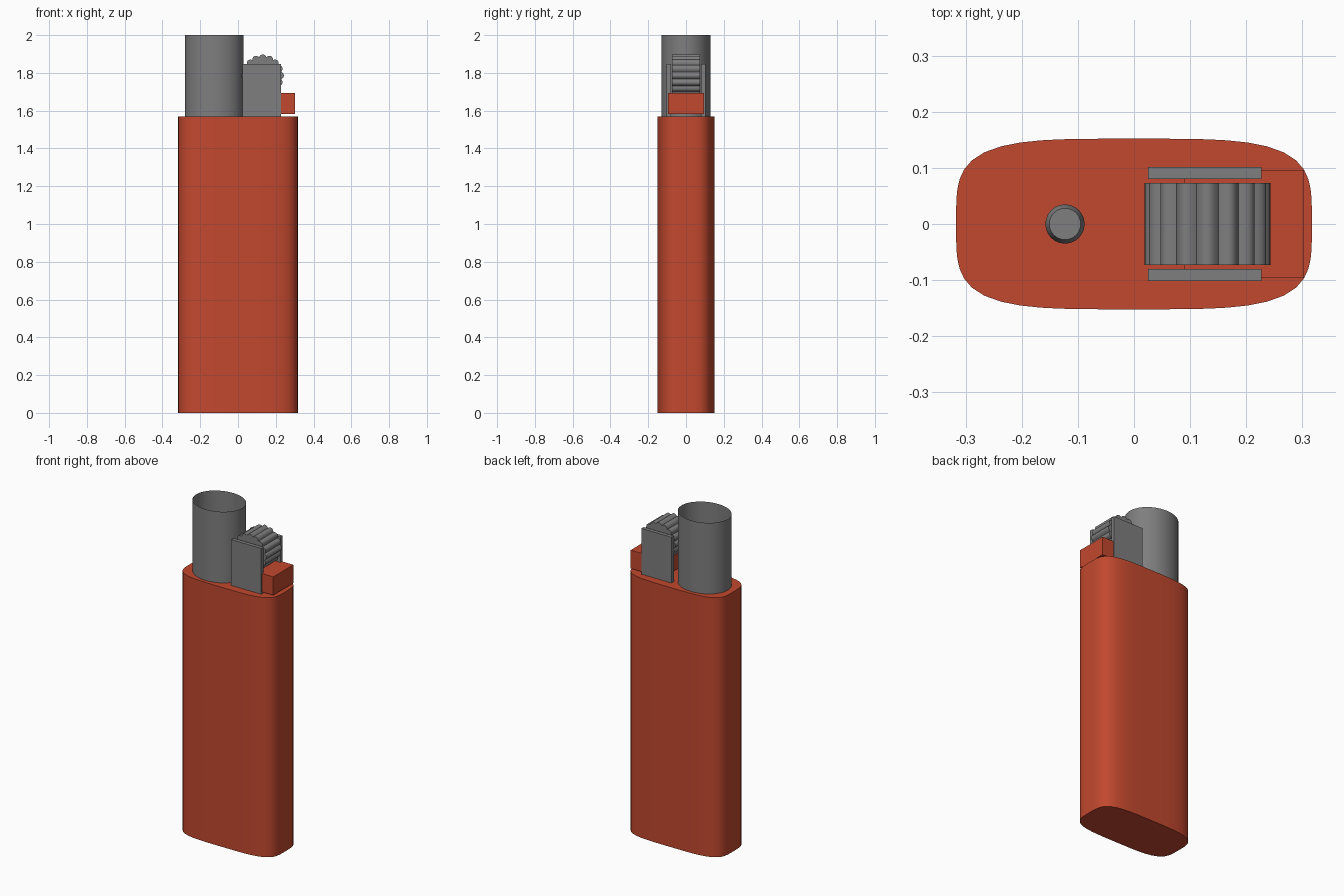
import bpy, math

cube = bpy.data.objects.get("Cube")
if cube:
    bpy.data.objects.remove(cube, do_unlink=True)


def material(name, colour):
    m = bpy.data.materials.new(name)
    m.use_nodes = True
    m.diffuse_color = (*colour, 1)
    m.node_tree.nodes["Principled BSDF"].inputs["Base Color"].default_value = (*colour, 1)
    return m


red = material("red plastic", (0.54, 0.065, 0.028))
grey = material("grey metal", (0.21, 0.21, 0.21))
TOP = 1.57


def loft(name, rings, mat, caps=True, smooth=40):
    """Skin a stack of equal-length rings of points."""
    n = len(rings[0])
    verts = [p for ring in rings for p in ring]
    faces = [(r * n + i, r * n + (i + 1) % n, (r + 1) * n + (i + 1) % n, (r + 1) * n + i)
             for r in range(len(rings) - 1) for i in range(n)]
    if caps:
        faces += [tuple(reversed(range(n))), tuple(range(len(verts) - n, len(verts)))]
    mesh = bpy.data.meshes.new(name)
    mesh.from_pydata(verts, [], faces)
    mesh.materials.append(mat)
    obj = bpy.data.objects.new(name, mesh)
    bpy.context.collection.objects.link(obj)
    bpy.ops.object.select_all(action='DESELECT')
    obj.select_set(True)
    bpy.context.view_layer.objects.active = obj
    bpy.ops.object.shade_smooth_by_angle(angle=math.radians(smooth))
    return obj


def oval(rx, ry, z, cx=0, power=2, n=48):
    """Horizontal superellipse ring."""
    ring = []
    for i in range(n):
        a = math.tau * i / n
        c, s = math.cos(a), math.sin(a)
        k = (abs(c) ** power + abs(s) ** power) ** (-1 / power)
        ring.append((cx + rx * c * k, ry * s * k, z))
    return ring


def box(name, x0, x1, y0, y1, z0, z1, mat):
    rings = [[(x0, y0, z), (x1, y0, z), (x1, y1, z), (x0, y1, z)] for z in (z0, z1)]
    return loft(name, rings, mat, smooth=20)


# Fuel body with squarish oval section
loft("body", [oval(0.317, 0.152, z, power=4, n=64) for z in (0, TOP)], red)

# Open sheet-metal wind guard
loft("wind_guard", [oval(0.155, 0.13, z, cx=-0.125) for z in (TOP, 2.0)], grey, caps=False)

# Tapered gas nozzle inside the guard
loft("nozzle", [oval(r, r, z, cx=-0.123, n=24)
                for r, z in ((0.035, TOP), (0.035, 1.64), (0.028, 1.66))], grey, smooth=30)

# Wheel support plates
for side, y in (("front", -0.091), ("back", 0.091)):
    box(side + "_wheel_plate", 0.025, 0.227, y - 0.011, y + 0.011, TOP, 1.847, grey)

# Thumb lever
box("thumb_lever", 0.09, 0.303, -0.096, 0.096, 1.582, 1.693, red)

# Ridged spark wheel
teeth, steps = 16, 8
rings = []
for y in (0.073, -0.073):
    ring = []
    for i in range(teeth * steps):
        a = math.tau * i / (teeth * steps)
        r = 0.1 + 0.012 * abs(math.cos(a * teeth / 2))
        ring.append((0.131 + r * math.cos(a), y, 1.786 + r * math.sin(a)))
    rings.append(ring)
loft("spark_wheel", rings, grey, smooth=35)
